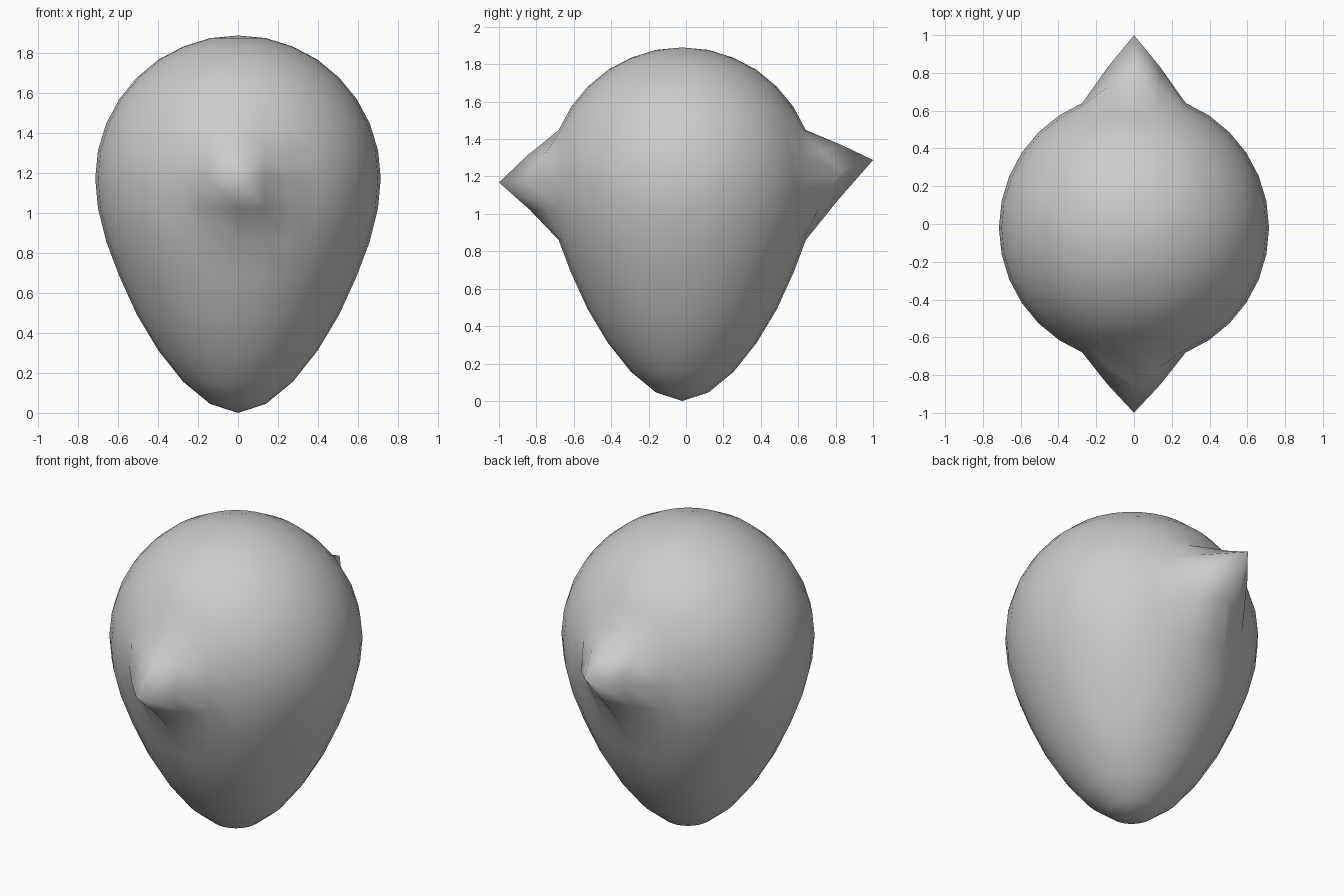
import bpy, bmesh
from mathutils import Vector

if "Cube" in bpy.data.objects:
    bpy.data.objects.remove(bpy.data.objects["Cube"])

R, CY = 0.715, -0.02
# heights of the 17 rings, bottom to top
HEIGHTS = [0.0, 0.045, 0.155, 0.31, 0.49, 0.685, 0.86, 1.025, 1.175,
           1.315, 1.448, 1.572, 1.68, 1.77, 1.835, 1.877, 1.89]


def pull(bm, start, tip, radius=0.275):
    """Drag the surface at start to tip with a smooth falloff."""
    start, tip = Vector(start), Vector(tip)
    moves = []
    for v in bm.verts:
        t = max(0.0, 1 - (v.co - start).length / radius)
        moves.append((v, (tip - start) * (3 * t * t - 2 * t ** 3)))
    for v, m in moves:
        v.co += m


# head: a sphere stretched to an egg shape
bm = bmesh.new()
bmesh.ops.create_uvsphere(bm, u_segments=32, v_segments=16, radius=1)
levels = sorted({round(v.co.z, 4) for v in bm.verts})
for v in bm.verts:
    ring = levels.index(round(v.co.z, 4))
    v.co = Vector((v.co.x * R, v.co.y * R + CY, HEIGHTS[ring]))

# nose at the front, raised point at the back
pull(bm, (0, CY - R, 1.175), (0, -1, 1.168))
pull(bm, (0, CY + R, 1.175), (0, 1, 1.288))

mesh = bpy.data.meshes.new("head")
bm.to_mesh(mesh)
bm.free()
mesh.shade_smooth()
head = bpy.data.objects.new("head", mesh)
bpy.context.collection.objects.link(head)
